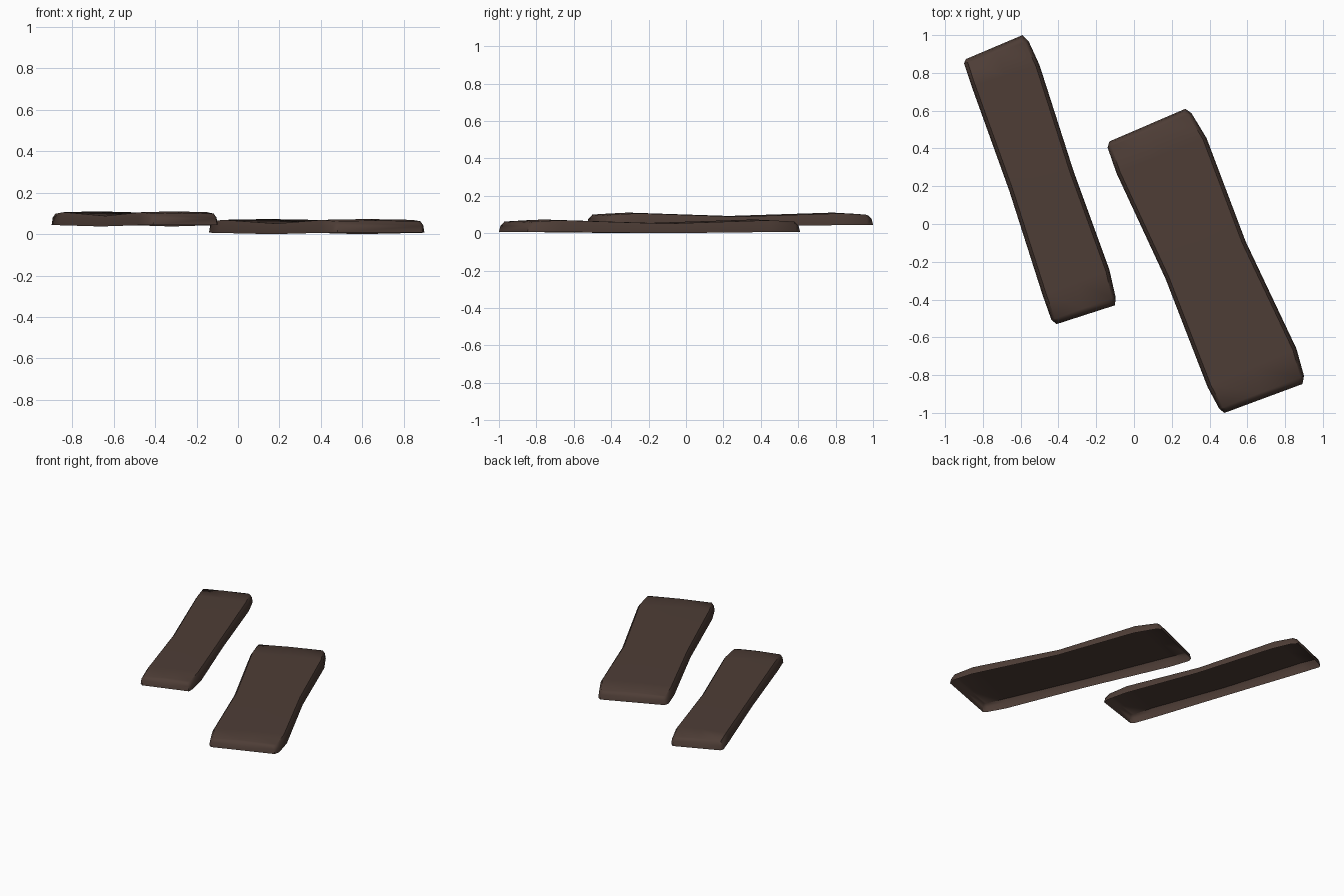
import bpy, bmesh
from mathutils import Vector

if "Cube" in bpy.data.objects:
    bpy.data.objects.remove(bpy.data.objects["Cube"])

brown = bpy.data.materials.new("dark brown")
brown.diffuse_color = (0.076, 0.047, 0.037, 1)
brown.use_nodes = True
brown.node_tree.nodes["Principled BSDF"].inputs["Base Color"].default_value = brown.diffuse_color

# height of lower rim and of the top surface at the seven stations along a plank
RIM = [0.007, 0.007, 0.006, 0.0, 0.006, 0.007, 0.007]
TOP = [0.057, 0.062, 0.069, 0.051, 0.069, 0.062, 0.057]


def plank(name, west, east, base):
    """Open-bottomed curved plank; west/east are rim outlines from back to front."""
    bm = bmesh.new()
    rows = []
    for i, (w, e) in enumerate(zip(west, east)):
        w, e = Vector(w), Vector(e)
        across = (e - w).normalized()
        along = Vector((across.y, -across.x))          # towards the front
        shift = along * {0: 0.02, 6: -0.02}.get(i, 0)  # end walls lean inwards
        pts = [(w, RIM[i]),
               (w + across * 0.006 + shift * 0.3, RIM[i] + (TOP[i] - RIM[i]) * 0.65),
               (w + across * 0.02 + shift, TOP[i]),
               ((w + e) / 2 + shift, TOP[i] + 0.004),
               (e - across * 0.02 + shift, TOP[i]),
               (e - across * 0.006 + shift * 0.3, RIM[i] + (TOP[i] - RIM[i]) * 0.65),
               (e, RIM[i])]
        rows.append([bm.verts.new((p.x, p.y, z + base)) for p, z in pts])
    # side walls and top
    for a, b in zip(rows, rows[1:]):
        for j in range(6):
            bm.faces.new((a[j], b[j], b[j + 1], a[j + 1]))
    # end walls
    for r in (rows[0], rows[-1]):
        bm.faces.new((r[0], r[1], r[5], r[6]))
        bm.faces.new((r[1], r[2], r[3], r[4], r[5]))
    bmesh.ops.recalc_face_normals(bm, faces=bm.faces)
    if sum(f.normal.z * f.calc_area() for f in bm.faces) < 0:
        bmesh.ops.reverse_faces(bm, faces=bm.faces)
    me = bpy.data.meshes.new(name)
    bm.to_mesh(me)
    bm.free()
    me.materials.append(brown)
    ob = bpy.data.objects.new(name, me)
    bpy.context.collection.objects.link(ob)
    bpy.ops.object.select_all(action='DESELECT')
    ob.select_set(True)
    bpy.context.view_layer.objects.active = ob
    bpy.ops.object.shade_smooth_by_angle(angle=0.9)


# narrow raised plank on the left
plank("left_plank",
      [(-.89, .873), (-.90, .85), (-.86, .73), (-.66, .175), (-.484, -.376), (-.437, -.508), (-.41, -.53)],
      [(-.59, 1.0), (-.558, .968), (-.50, .841), (-.32, .28), (-.13, -.243), (-.098, -.385), (-.10, -.43)],
      0.037)

# wide lower plank on the right
plank("right_plank",
      [(-.13, .437), (-.14, .405), (-.093, .27), (.167, -.29), (.389, -.862), (.452, -.979), (.479, -1.0)],
      [(.272, .61), (.304, .587), (.384, .455), (.59, -.09), (.86, -.66), (.90, -.804), (.892, -.847)],
      0.0)
